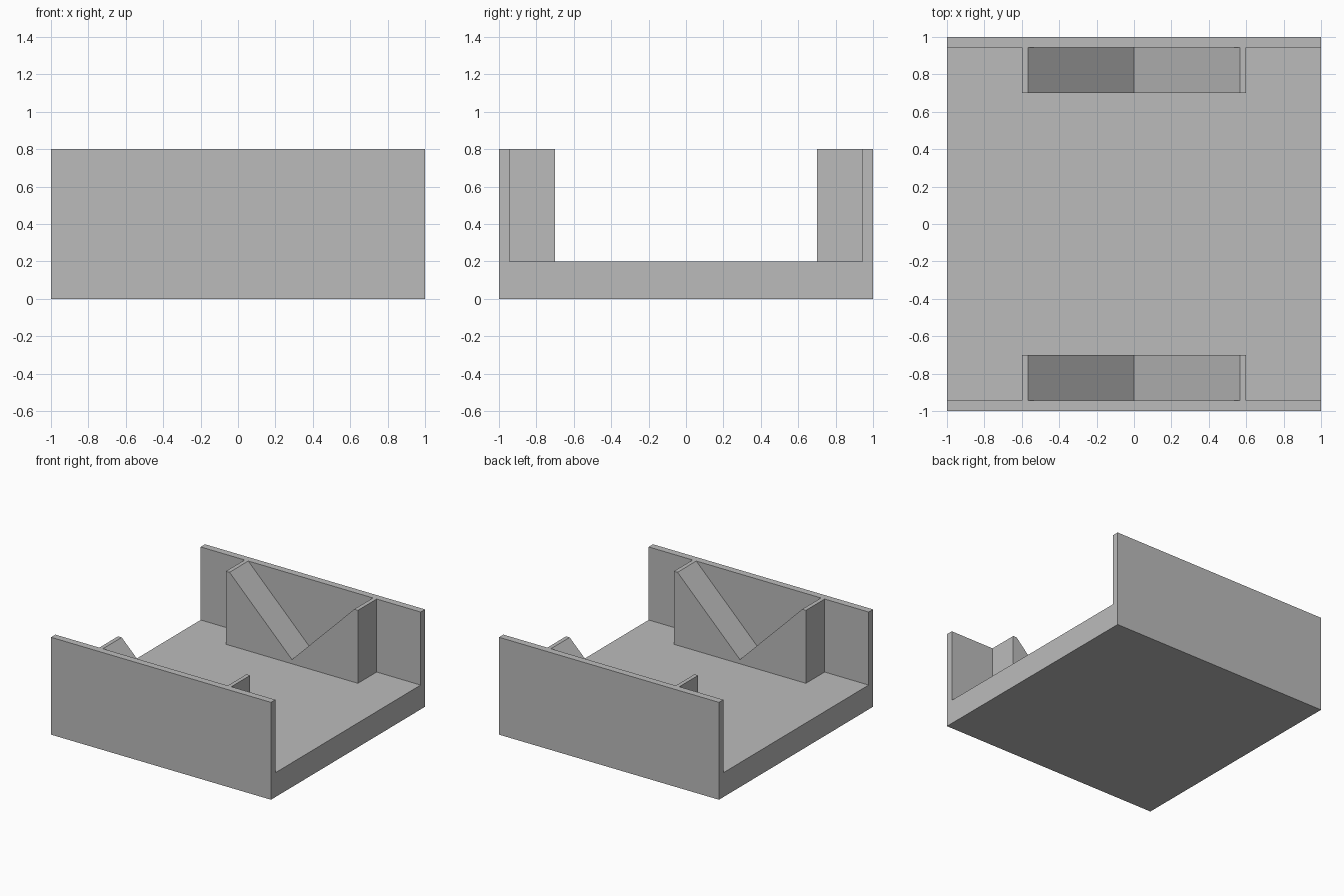
import bpy
import bmesh

cube = bpy.data.objects.get("Cube")
if cube:
    bpy.data.objects.remove(cube, do_unlink=True)

grey = bpy.data.materials.new("plain grey")
grey.use_nodes = True
COLOUR = (0.5, 0.5, 0.5, 1)
grey.diffuse_color = COLOUR
grey.node_tree.nodes["Principled BSDF"].inputs["Base Color"].default_value = COLOUR

WALL = 0.943    # inner face of the side walls
INNER = 0.70    # inner face of the notched blocks
FLOOR, TOP = 0.20, 0.80


def extrude(name, outline, start, end):
    """Extrude a 2D outline, placed by start and end functions, into a solid."""
    bm = bmesh.new()
    a = [bm.verts.new(start(p)) for p in outline]
    b = [bm.verts.new(end(p)) for p in outline]
    bm.faces.new(a)
    bm.faces.new(b[::-1])
    for i in range(len(a)):
        j = (i + 1) % len(a)
        bm.faces.new((a[i], b[i], b[j], a[j]))
    bmesh.ops.recalc_face_normals(bm, faces=bm.faces)
    mesh = bpy.data.meshes.new(name)
    bm.to_mesh(mesh)
    bm.free()
    mesh.materials.append(grey)
    obj = bpy.data.objects.new(name, mesh)
    bpy.context.collection.objects.link(obj)
    return obj


# Channel-shaped tray: floor with a wall along the front and back
half = [(WALL, FLOOR), (WALL, TOP), (1, TOP), (1, 0)]
channel = half + [(-y, z) for y, z in reversed(half)]
extrude("tray", channel, lambda p: (-1, *p), lambda p: (1, *p))

# V-notched support block against each wall
notch = [(-0.6, FLOOR), (0.6, FLOOR), (0.6, TOP), (0.567, TOP),
         (0, 0.235), (-0.567, TOP), (-0.6, TOP)]
for name, side in (("front_support", -1), ("back_support", 1)):
    extrude(name, notch,
            lambda p: (p[0], side * INNER, p[1]),
            lambda p: (p[0], side * WALL, p[1]))
